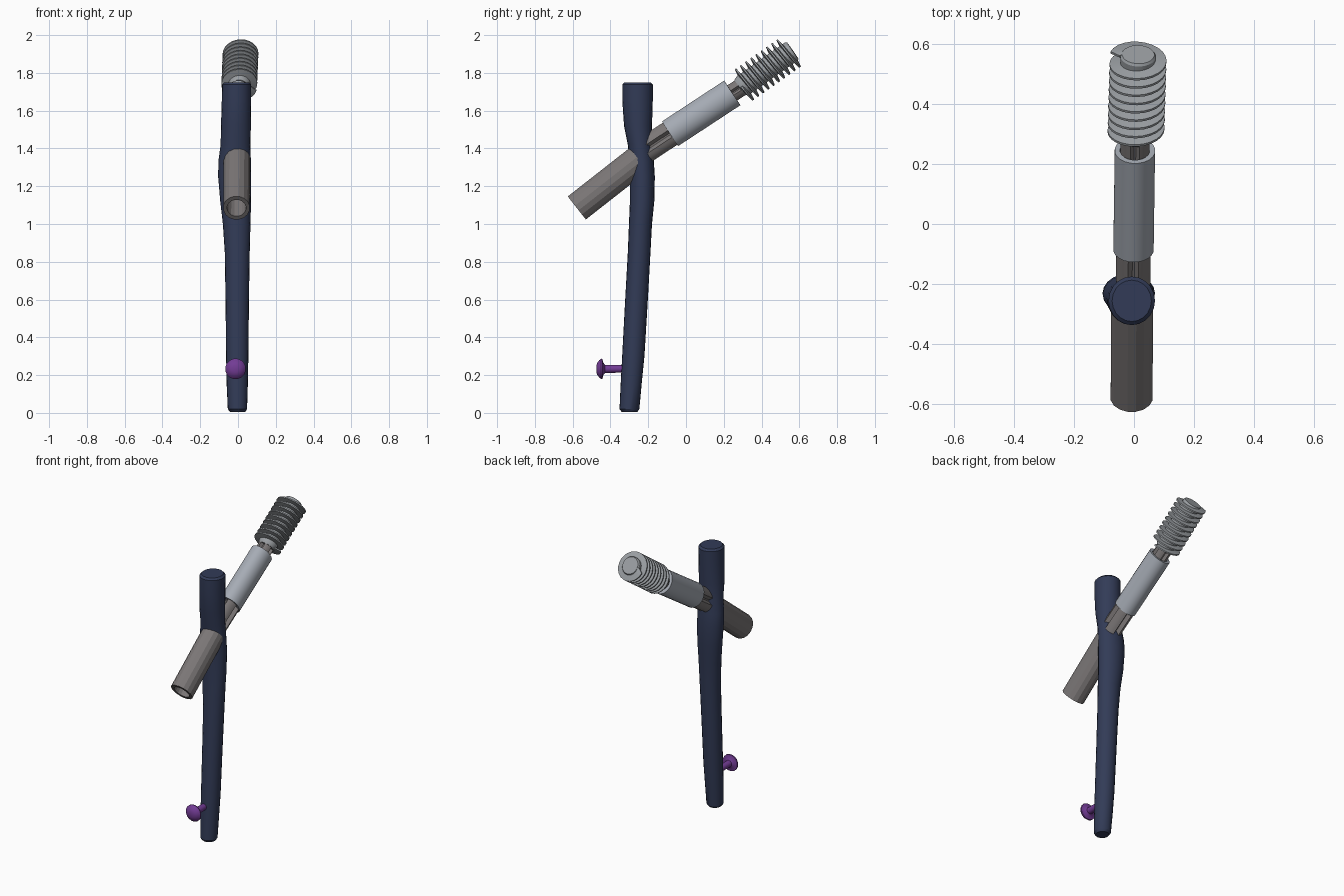
import bpy, bmesh, math
from mathutils import Vector

if "Cube" in bpy.data.objects:
    bpy.data.objects.remove(bpy.data.objects["Cube"])


def material(name, rgb):
    m = bpy.data.materials.new(name)
    m.diffuse_color = (*rgb, 1)
    m.use_nodes = True
    m.node_tree.nodes["Principled BSDF"].inputs["Base Color"].default_value = m.diffuse_color
    return m


NAVY = material("navy metal", (0.032, 0.044, 0.095))
WARM = material("warm grey metal", (0.20, 0.185, 0.185))
SILVER = material("silver", (0.38, 0.41, 0.46))
THREAD = material("thread grey", (0.33, 0.35, 0.37))
PURPLE = material("purple", (0.17, 0.045, 0.30))


def finish(name, bm, mat, angle):
    bmesh.ops.recalc_face_normals(bm, faces=bm.faces)
    me = bpy.data.meshes.new(name)
    bm.to_mesh(me)
    bm.free()
    me.materials.append(mat)
    ob = bpy.data.objects.new(name, me)
    bpy.context.collection.objects.link(ob)
    bpy.ops.object.select_all(action='DESELECT')
    ob.select_set(True)
    bpy.context.view_layer.objects.active = ob
    if angle:
        bpy.ops.object.shade_smooth_by_angle(angle=math.radians(angle))
    return ob


def loft(name, rings, mat, closed=False, angle=30):
    """Skin a list of point rings; closed joins last to first, else caps the ends."""
    bm = bmesh.new()
    vs = [[bm.verts.new(p) for p in r] for r in rings]
    n = len(vs[0])
    pairs = list(zip(vs, vs[1:])) + ([(vs[-1], vs[0])] if closed else [])
    for a, b in pairs:
        for i in range(n):
            j = (i + 1) % n
            bm.faces.new((a[i], a[j], b[j], b[i]))
    if not closed:
        bm.faces.new(vs[0])
        bm.faces.new(vs[-1])
    return finish(name, bm, mat, angle)


class Axis:
    """A straight axis from point a to b, with point(t, r, angle) around it."""
    def __init__(self, a, b):
        self.a, b = Vector(a), Vector(b)
        self.length = (b - self.a).length
        self.d = (b - self.a).normalized()
        ref = Vector((1, 0, 0))
        self.u = (ref - self.d * ref.dot(self.d)).normalized()
        self.v = self.d.cross(self.u)

    def point(self, t, r, ang, squash=1.0):
        return self.a + self.d * t + self.u * (r * squash * math.cos(ang)) + self.v * (r * math.sin(ang))

    def ring(self, t, r, n=16, squash=1.0):
        return [self.point(t, r, 2 * math.pi * (i + .5) / n, squash) for i in range(n)]


def tube(name, ax, t0, t1, r_out, r_in, mat, n, squash, angle):
    prof = [(t0, r_out), (t1, r_out), (t1, r_in), (t0, r_in)]
    return loft(name, [ax.ring(t, r, n, squash) for t, r in prof], mat, True, angle)


# Main nail: z, x min, x max, y min, y max
sections = [
    (0.005, -.042, .038, -.340, -.258), (0.02, -.054, .048, -.352, -.247),
    (0.15, -.060, .052, -.346, -.235), (0.30, -.063, .055, -.338, -.220),
    (0.60, -.066, .058, -.322, -.202), (0.85, -.070, .062, -.308, -.188),
    (1.00, -.080, .066, -.302, -.180), (1.12, -.094, .069, -.297, -.168),
    (1.25, -.105, .070, -.298, -.165), (1.33, -.104, .068, -.300, -.170),
    (1.42, -.092, .066, -.308, -.180), (1.52, -.090, .068, -.328, -.180),
    (1.65, -.086, .070, -.337, -.176), (1.738, -.085, .070, -.337, -.175),
    (1.75, -.073, .058, -.325, -.187)]
rings = []
for z, x0, x1, y0, y1 in sections:
    rings.append([((x0 + x1) / 2 + (x1 - x0) / 2 * math.cos(i * math.pi / 10),
                   (y0 + y1) / 2 + (y1 - y0) / 2 * math.sin(i * math.pi / 10), z) for i in range(20)])
loft("nail", rings, NAVY, angle=30)

# Hollow lower tube, meeting the nail
low = Axis((-.008, -.578, 1.085), (-.006, -.25, 1.342))
tube("lower_tube", low, 0, low.length, .079, .056, WARM, 16, .9, 0)

# Slotted shaft between nail and sleeve: round section with notches
mid = Axis((-.004, -.25, 1.369), (.003, .245, 1.694))


def slotted(t, r, squash):
    pts = []
    for i in range(32):
        ang = 2 * math.pi * (i + .5) / 32
        notch = i % 8 in (0, 7)
        pts.append(mid.point(t, r * (.6 if notch else 1), ang, squash))
    return pts


loft("slotted_shaft", [slotted(t, .073, .82) for t in (0, .27)], WARM)
loft("slotted_neck", [slotted(t, .050, 1) for t in (.25, mid.length + .09)], WARM)

# Sleeve
tube("sleeve", mid, mid.length - .394, mid.length, .079, .058, SILVER, 20, .86, 30)

# Screw core and helical thread
scr = Axis((.006, .285, 1.722), (.014, .565, 1.918))
L = scr.length
loft("screw_core", [scr.ring(t, r, 24) for t, r in ((0, .050), (.02, .059), (L - .008, .059), (L, .054))], THREAD)
turns, steps = 9.5, 24
rings = []
N = int(turns * steps)
for k in range(N + 1):
    f = k / N
    t = .012 + f * (L - .022)
    ang = 2 * math.pi * k / steps
    tip = .095 if 0 < k < N else .062
    rings.append([scr.point(t + dt, r, ang) for dt, r in
                  ((-.010, .052), (-.004, tip), (.004, tip), (.010, .052))])
loft("screw_thread", rings, THREAD)

# Locking screw with a domed head near the foot
lock = Axis((-.013, -.475, .233), (-.013, -.28, .233))
loft("locking_screw", [lock.ring(t, r, 16) for t, r in
     ((0, .018), (.006, .034), (.016, .047), (.026, .055), (.033, .054), (.036, .036),
      (.046, .022), (.195, .019))], PURPLE)
